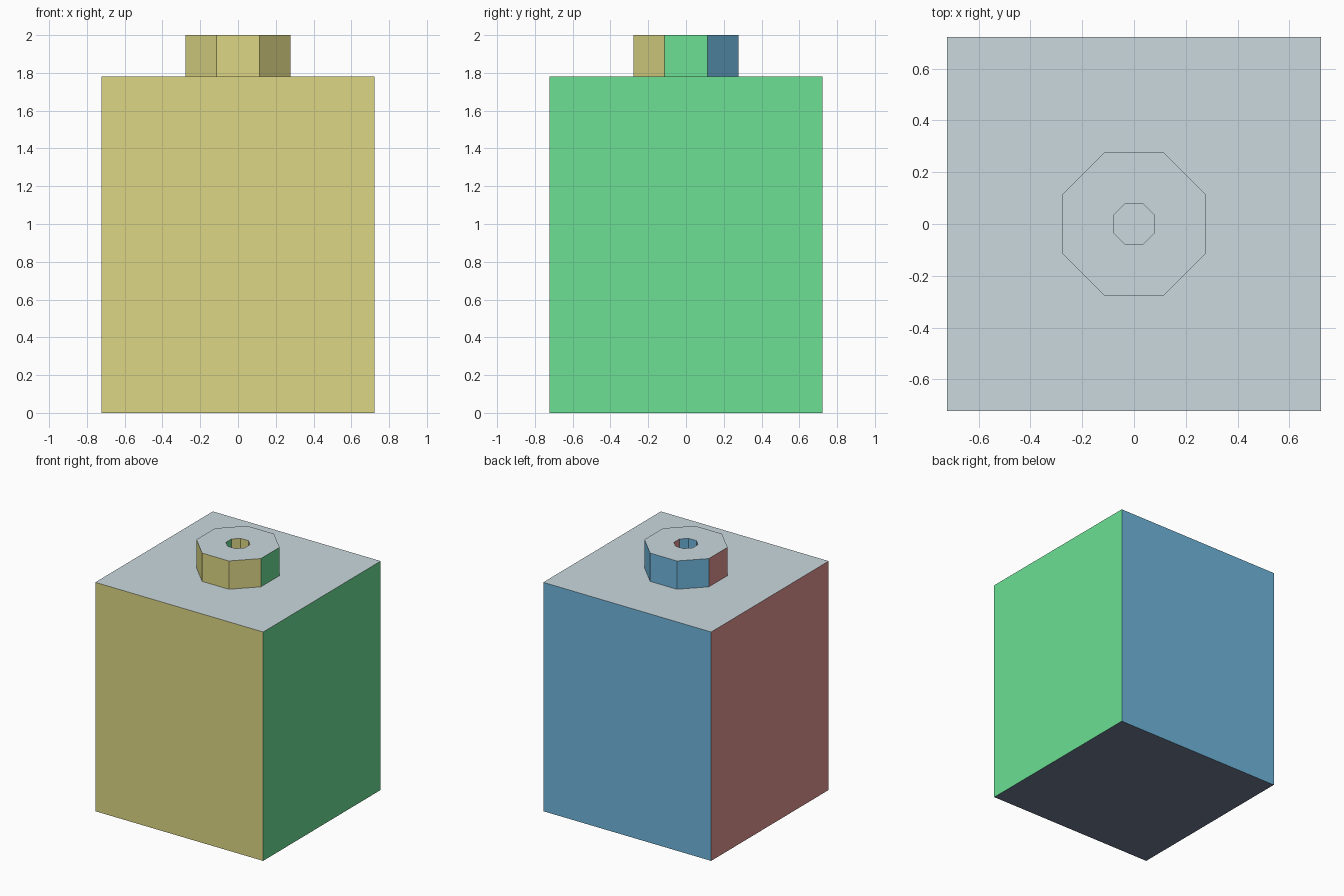
import bpy, bmesh, math

if "Cube" in bpy.data.objects:
    bpy.data.objects.remove(bpy.data.objects["Cube"])


def material(name, rgb):
    m = bpy.data.materials.new(name)
    lin = [((c / 255 + 0.055) / 1.055) ** 2.4 for c in rgb]
    m.diffuse_color = (*lin, 1)
    m.use_nodes = True
    m.node_tree.nodes["Principled BSDF"].inputs["Base Color"].default_value = m.diffuse_color
    return m


# One colour per facing direction
MATS = [
    material("front_yellow", (220, 214, 133)),
    material("right_green", (108, 224, 148)),
    material("back_blue", (111, 182, 220)),
    material("left_red", (225, 148, 146)),
    material("top_grey", (203, 216, 222)),
    material("bottom_slate", (110, 122, 146)),
]


def side_index(n):
    if abs(n.z) > 0.5:
        return 4 if n.z > 0 else 5
    if abs(n.y) > 0.3:          # diagonals take the front or back colour
        return 0 if n.y < 0 else 2
    return 1 if n.x > 0 else 3


def finish(name, bm):
    bm.normal_update()
    for f in bm.faces:
        f.material_index = side_index(f.normal)
    mesh = bpy.data.meshes.new(name)
    bm.to_mesh(mesh)
    bm.free()
    for m in MATS:
        mesh.materials.append(m)
    obj = bpy.data.objects.new(name, mesh)
    bpy.context.collection.objects.link(obj)


def ring(bm, apothem, z, n=8):
    r = apothem / math.cos(math.pi / n)
    return [bm.verts.new((r * math.cos((i + 0.5) * 2 * math.pi / n),
                          r * math.sin((i + 0.5) * 2 * math.pi / n), z))
            for i in range(n)]


BLOCK_TOP, TOP = 1.78, 2.0

# Main block
bm = bmesh.new()
bmesh.ops.create_cube(bm, size=1)
for v in bm.verts:
    v.co = (v.co.x * 1.444, v.co.y * 1.444, (v.co.z + 0.5) * BLOCK_TOP)
finish("block", bm)

# Octagonal neck with a hole: outer wall, top rim, inner wall
bm = bmesh.new()
loops = [ring(bm, 0.277, BLOCK_TOP), ring(bm, 0.277, TOP),
         ring(bm, 0.08, TOP), ring(bm, 0.08, BLOCK_TOP)]
for a, b in zip(loops, loops[1:]):
    for i in range(8):
        j = (i + 1) % 8
        bm.faces.new((a[i], a[j], b[j], b[i]))
finish("neck", bm)
